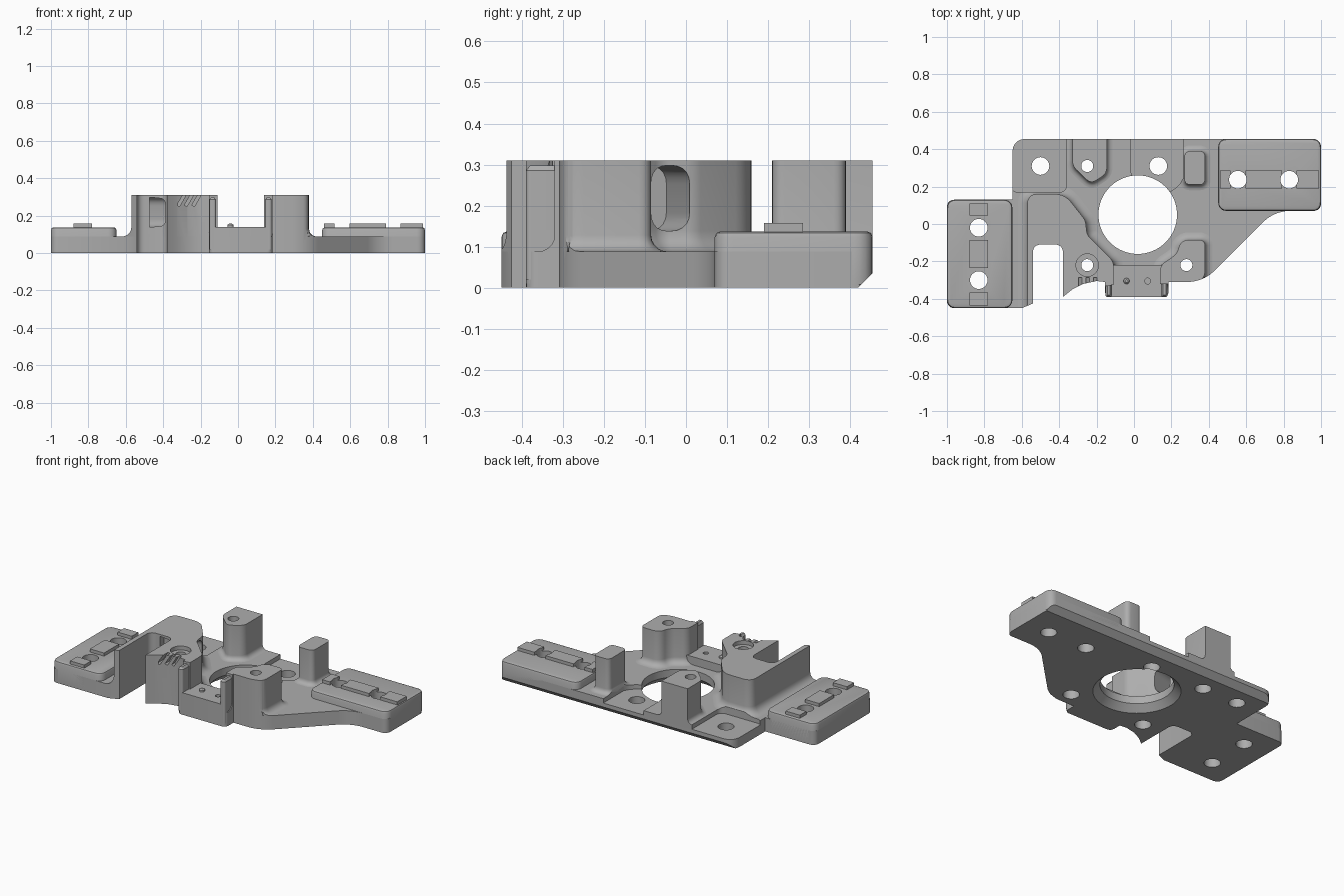
import bpy, bmesh, math
from mathutils import Vector, Matrix

cube = bpy.data.objects.get("Cube")
if cube:
    bpy.data.objects.remove(cube)

grey = bpy.data.materials.new("machined grey")
grey.use_nodes = True
grey.diffuse_color = (0.42, 0.42, 0.42, 1)
grey.node_tree.nodes["Principled BSDF"].inputs["Base Color"].default_value = grey.diffuse_color

TOP, FLOOR, WING = 0.31, 0.088, 0.137


def rounded(points, default=0.0, steps=5):
    """Counter-clockwise outline with rounded corners; each point is x, y and optional radius."""
    loop = []
    for i, p in enumerate(points):
        r = p[2] if len(p) > 2 else default
        c = Vector(p[:2])
        if not r:
            loop.append(c)
            continue
        a = c + (Vector(points[i - 1][:2]) - c).normalized() * r
        b = c + (Vector(points[(i + 1) % len(points)][:2]) - c).normalized() * r
        for k in range(steps + 1):
            t = k / steps
            s = 2 * t * (1 - t) * 0.83
            w = (1 - t) ** 2, t ** 2
            loop.append((a * w[0] + b * w[1] + c * s) / (w[0] + w[1] + s))
    return loop


def offset(loop, d):
    out = []
    for i, p in enumerate(loop):
        u = (p - loop[i - 1]).normalized()
        v = (loop[(i + 1) % len(loop)] - p).normalized()
        n, m = Vector((u.y, -u.x)), Vector((v.y, -v.x))
        out.append(p + (n + m) * d / max(1 + n.dot(m), 0.4))
    return out


def rect(x0, x1, y0, y1, r=0.0):
    return rounded([(x0, y0), (x1, y0), (x1, y1), (x0, y1)], r)


def circle(x, y, r, n=40):
    return [Vector((x + r * math.cos(k * math.tau / n), y + r * math.sin(k * math.tau / n))) for k in range(n)]


def prism(name, loop, layers):
    """Stack the outline at each (height, outward offset) and cap both ends."""
    bm = bmesh.new()
    rings = [[bm.verts.new((p.x, p.y, z)) for p in (offset(loop, d) if d else loop)] for z, d in layers]
    for low, high in zip(rings, rings[1:]):
        for i in range(len(low)):
            j = (i + 1) % len(low)
            bm.faces.new((low[i], low[j], high[j], high[i]))
    bm.faces.new(rings[0][::-1])
    bm.faces.new(rings[-1])
    mesh = bpy.data.meshes.new(name)
    bm.to_mesh(mesh)
    bm.free()
    mesh.materials.append(grey)
    obj = bpy.data.objects.new(name, mesh)
    bpy.context.collection.objects.link(obj)
    return obj


def pillar(name, loop, R=0.05):
    """Full-height post that flows into the plate through a concave fillet."""
    layers = [(0.03, R)]
    for k in range(6):
        h = R * (1 - math.cos(k / 5 * math.pi / 2))
        layers.append((FLOOR + R * math.sin(k / 5 * math.pi / 2), 0) if k == 5 else
                      (FLOOR + h, R - math.sqrt(R * R - (R - h) ** 2)))
    return prism(name, loop, layers + [(TOP, 0)])


# Footprint of the whole bracket
footprint = rounded([
    (-1, -.45, .04), (-.6, -.45), (-.54, -.425), (-.54, -.11, .04), (-.38, -.11, .04),
    (-.38, -.39), (-.33, -.35), (-.27, -.32), (-.2, -.305), (-.155, -.31),
    (-.155, -.39, .03), (.185, -.39, .03), (.185, -.31), (.37, -.31, .08),
    (.75, .07, .08), (1, .07, .04), (1, .455, .05), (-.65, .455, .07),
    (-.65, .13), (-1, .13, .04)])
plate = prism("base_plate", footprint, [(0, 0), (FLOOR, 0)])

# Tall posts
pillars = [
    pillar("slotted_tower", rounded([
        (-.57, -.5, 0), (-.38, -.5, 0), (-.3, -.36, 0), (-.11, -.325, 0), (-.11, -.2), (-.17, -.14),
        (-.25, -.06), (-.26, .02), (-.37, .16, .05), (-.57, .16, .05)], .02)),
    pillar("front_post", rounded([
        (.14, -.32, 0), (.35, -.32, .05), (.38, -.27, .02), (.38, -.085, .03),
        (.25, -.085, .04), (.23, -.16, .03), (.14, -.22, .03)]), .04),
    pillar("back_post", rounded([
        (-.33, .31), (-.23, .215), (-.145, .27), (-.145, .455, 0), (-.33, .455, 0)], .03), .03),
    pillar("side_post", rect(.27, .38, .21, .39, .03), .03)]

# Connector shelf with its two ears and pin
shelf = prism("connector_shelf", rect(-.15, .18, -.39, -.22, .02), [(.01, 0), (.14, 0)])
ears = [prism(side + "_ear", rect(x, x + .035, -.39, -.24, .012), [(.02, 0), (.285, 0), (.298, -.01)])
        for side, x in (("right", -.153), ("left", .145))]
pin = prism("locating_pin", circle(-.04, -.305, .016, 16), [(.13, 0), (.15, 0), (.157, -.008)])

# Mounting wings and their split rails
wing_layers = [(0, -.006), (.008, 0), (WING - .014, 0), (WING - .004, -.004), (WING, -.014)]
wings = [prism("right_wing", rect(-1, -.65, -.45, .13, .045), wing_layers),
         prism("left_wing", rect(.45, 1, .07, .455, .045), wing_layers)]
rails = []
for a, b in ((.045, .11), (-.235, -.085), (-.435, -.365)):
    rails.append(prism("right_wing_rail", rect(-.88, -.78, a, b), [(.12, 0), (.157, 0)]))
for a, b in ((.46, .515), (.595, .79), (.87, .99)):
    rails.append(prism("left_wing_rail", rect(a, b, .19, .285), [(.12, 0), (.157, 0)]))

# Cutters
through = [(-.1, 0), (.5, 0)]
bore = prism("bore", circle(.02, .05, .21, 64), [(-.02, .045), (0, .04), (.04, 0), (.5, 0)])
cuts = [bore]
wing_holes = [(-.83, -.02), (-.83, -.3), (.555, .237), (.83, .237)]
for x, y in wing_holes + [(-.5, .31), (.13, .31)]:
    cuts.append(prism("hole", circle(x, y, .047), through))
for x, y in ((-.25, -.22), (.28, -.22), (-.25, .31)):
    cuts.append(prism("screw_hole", circle(x, y, .032), through))
    cuts.append(prism("nut_pocket", circle(x, y, .047), [(-.1, 0), (.06, 0)]))
cuts.append(prism("counterbore", circle(-.25, -.22, .06), [(.285, 0), (.5, 0)]))
cuts.append(prism("shelf_hole", circle(.073, -.305, .016, 16), [(.11, 0), (.2, 0)]))

# Lowered pads at the back
cuts.append(prism("corner_pad", rect(-.66, -.36, .17, .5, .04), [(.06, 0), (.5, 0)]))
pad = rounded([(.265, .5), (-.02, .5), (-.02, .31)])
pad += [Vector((.13 + .15 * math.cos(a), .31 + .15 * math.sin(a)))
        for a in (math.pi + k * math.pi / 14 for k in range(1, 12))]
pad.append(Vector((.265, .25)))
cuts.append(prism("round_pad", pad, [(.06, 0), (.5, 0)]))

# Chamfer along the lower back edge
chamfer = prism("back_chamfer", rect(-2, 2, -.1, .1), [(-.1, 0), (.1, 0)])
turn = Matrix.Rotation(math.radians(45), 4, 'X')
shift = .1 / math.sqrt(2)
chamfer.data.transform(Matrix.Translation((0, .437 + shift, .017 - shift)) @ turn)
cuts.append(chamfer)

# Rounded window through the tower
window = prism("window", rounded([(-.08, -.05), (.08, -.05), (.08, .05), (-.08, .05)], .045),
               [(-.15, 0), (.15, 0)])
window.data.transform(Matrix.Translation((-.33, -.06, .218)) @
                      Matrix.Rotation(math.radians(14), 4, 'Z') @ Matrix.Rotation(math.pi / 2, 4, 'Y'))
tower_cuts = [window]

# Slanted wire grooves at the tower front
for k in range(3):
    groove = prism("groove", rect(-.008, .008, -.03, .03), [(-.05, 0), (.06, 0)])
    groove.data.transform(Matrix.Translation((-.295 + k * .04, -.315, .295)) @
                          Matrix.Rotation(math.radians(30), 4, 'Y'))
    tower_cuts.append(groove)


def carve(obj, cutter, operation='DIFFERENCE'):
    mod = obj.modifiers.new("cut", 'BOOLEAN')
    mod.operation, mod.solver, mod.object = operation, 'EXACT', cutter
    bpy.context.view_layer.objects.active = obj
    bpy.ops.object.modifier_apply(modifier=mod.name)


limit = prism("limit", footprint, [(-.2, 0), (.6, 0)])
bpy.context.view_layer.update()
for obj in pillars:
    carve(obj, limit, 'INTERSECT')
for cutter in tower_cuts:
    carve(pillars[0], cutter)
parts = [plate, shelf, pin] + pillars + ears + wings + rails
for obj in [plate, shelf] + pillars + wings + rails:
    for cutter in cuts:
        carve(obj, cutter)
for helper in cuts + tower_cuts + [limit]:
    bpy.data.objects.remove(helper)

# Smooth curved walls, keep machined edges crisp
for obj in parts:
    bpy.ops.object.select_all(action='DESELECT')
    obj.select_set(True)
    bpy.context.view_layer.objects.active = obj
    bpy.ops.object.shade_smooth_by_angle(angle=math.radians(32))
